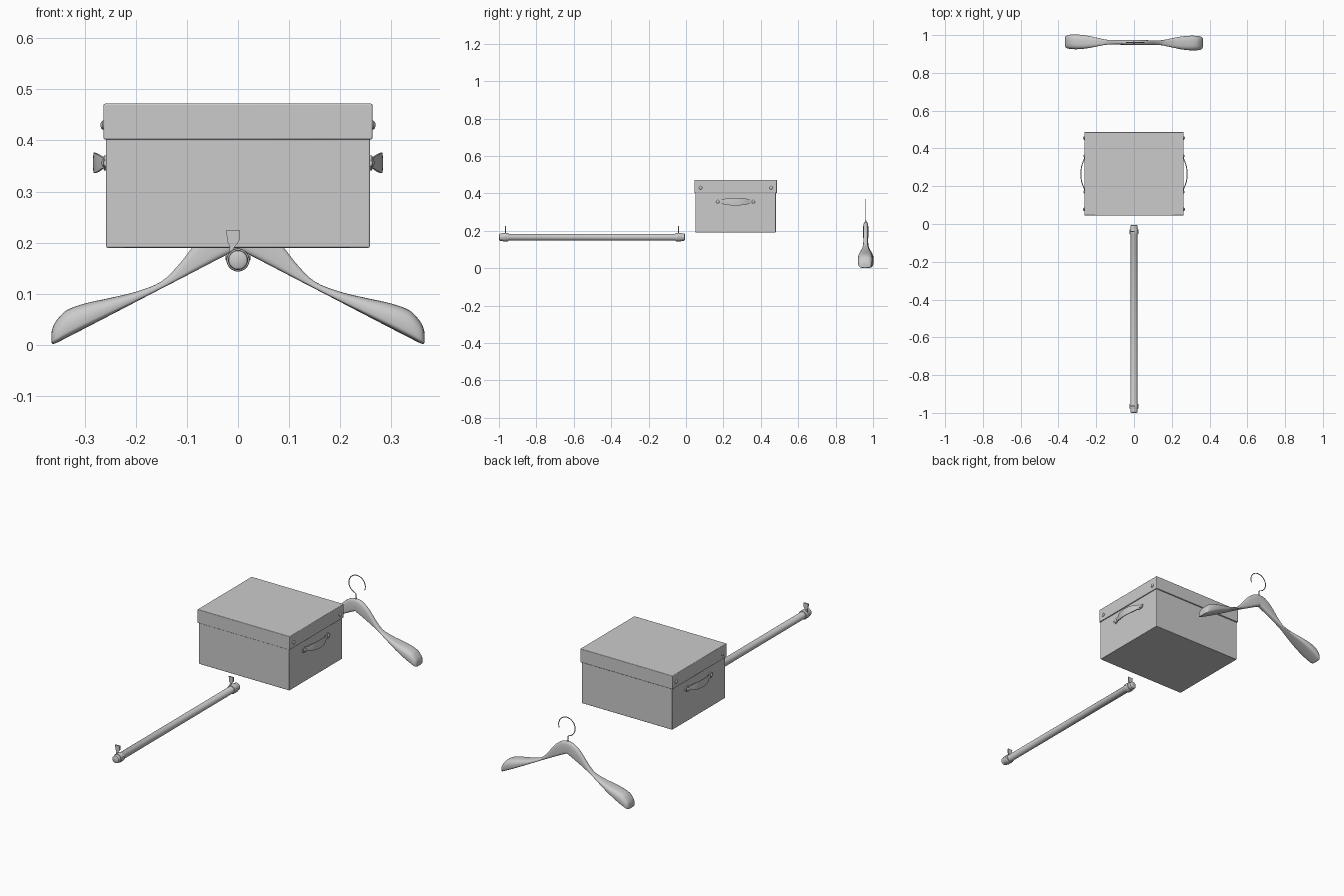
import bpy, bmesh
from math import sin, cos, pi, radians, copysign
from mathutils import Vector

if "Cube" in bpy.data.objects:
    bpy.data.objects.remove(bpy.data.objects["Cube"])


def finish(name, bm, bevel=0.0):
    bmesh.ops.recalc_face_normals(bm, faces=bm.faces)
    me = bpy.data.meshes.new(name)
    bm.to_mesh(me)
    bm.free()
    ob = bpy.data.objects.new(name, me)
    bpy.context.collection.objects.link(ob)
    if bevel:
        mod = ob.modifiers.new("bevel", 'BEVEL')
        mod.width, mod.segments = bevel, 3
    bpy.ops.object.select_all(action='DESELECT')
    ob.select_set(True)
    bpy.context.view_layer.objects.active = ob
    bpy.ops.object.shade_smooth_by_angle(angle=radians(40))
    return ob


def loft(name, rings, bevel=0.0):
    bm = bmesh.new()
    vs = [[bm.verts.new(p) for p in r] for r in rings]
    n = len(vs[0])
    for a, b in zip(vs, vs[1:]):
        for i in range(n):
            j = (i + 1) % n
            bm.faces.new((a[i], a[j], b[j], b[i]))
    bm.faces.new(vs[0])
    bm.faces.new(vs[-1])
    return finish(name, bm, bevel)


def box(name, x, y0, y1, z0, z1, bevel):
    r = [[(sx, sy, z) for sx, sy in ((-x, y0), (x, y0), (x, y1), (-x, y1))] for z in (z0, z1)]
    return loft(name, r, bevel)


def lathe(name, profile, centre, axis='Y', n=32):
    # profile holds (distance along axis, radius)
    cx, cy, cz = centre
    rings = []
    for d, r in profile:
        ring = []
        for i in range(n):
            a, b = r * cos(2 * pi * i / n), r * sin(2 * pi * i / n)
            ring.append((cx + a, cy + d, cz + b) if axis == 'Y' else (cx + d, cy + a, cz + b))
        rings.append(ring)
    return loft(name, rings)


def smooth(rows, steps):
    # Catmull-Rom through rows of numbers
    pts = [rows[0]] + rows + [rows[-1]]
    out = []
    for k in range(1, len(pts) - 2):
        for s in range(steps):
            t = s / steps
            out.append([0.5 * (2 * b + (c - a) * t + (2 * a - 5 * b + 4 * c - d) * t * t
                               + (3 * b - a - 3 * c + d) * t ** 3)
                        for a, b, c, d in zip(*pts[k - 1:k + 3])])
    return out + [list(rows[-1])]


# Storage box and overhanging lid
box("box_body", 0.258, 0.05, 0.48, 0.19, 0.42, 0.003)
box("box_lid", 0.263, 0.045, 0.486, 0.402, 0.472, 0.003)

# Side handles with rivets, and lid studs
half = [(0, 0.024, 0.020), (0.3, 0.021, 0.019), (0.5, 0.015, 0.016), (0.68, 0.007, 0.011),
        (0.8, 0.003, 0.014), (0.9, 0.003, 0.014), (1.0, 0.003, 0.006)]
strap = smooth([(-t, o, w) for t, o, w in half[:0:-1]] + half, 4)
for side, sx in (("left", -1), ("right", 1)):
    rings = []
    for t, o, w in strap:
        xo = 0.258 + o
        y = 0.265 + 0.111 * t
        rings.append([(sx * x, y, 0.356 + z) for x, z in
                      ((xo - 0.003, -w), (xo + 0.001, -w), (xo + 0.002, 0),
                       (xo + 0.001, w), (xo - 0.003, w))])
    loft(side + "_handle", rings)
    dome = [(0, 0.009), (sx * 0.003, 0.009), (sx * 0.006, 0.006), (sx * 0.007, 0.002)]
    for i, ty in enumerate((-0.095, 0.095)):
        lathe(f"{side}_handle_rivet_{i}", dome, (sx * 0.260, 0.265 + ty, 0.356), 'X', 16)
    for i, y in enumerate((0.078, 0.455)):
        lathe(f"{side}_lid_stud_{i}", dome, (sx * 0.262, y, 0.43), 'X', 16)

# Hanging rail
RZ = 0.166
lathe("rail", [(-1.0, 0.013), (-0.997, 0.018), (-0.992, 0.0195), (-0.975, 0.0195), (-0.972, 0.018),
               (-0.033, 0.018), (-0.03, 0.0195), (-0.013, 0.0195), (-0.008, 0.018), (-0.005, 0.013)],
      (0, 0, RZ))

# Rail collars, screws and mounting tabs
tab = [(-0.023, 0.225), (0.003, 0.225), (0.003, 0.205), (-0.002, 0.197), (-0.008, 0.190),
       (-0.010, 0.180), (-0.018, 0.180), (-0.016, 0.192), (-0.021, 0.202)]
for end, y in (("front", -0.965), ("back", -0.04)):
    lathe(end + "_collar", [(-0.016, 0.018), (-0.015, 0.0215), (-0.012, 0.0225), (0.012, 0.0225),
                            (0.015, 0.0215), (0.016, 0.018)], (0, y, RZ))
    loft(end + "_tab", [[(x, y + d, z) for x, z in tab] for d in (-0.003, 0.003)])
    for i, sx in enumerate((-1, 1)):
        lathe(f"{end}_collar_screw_{i}", [(0, 0.005), (sx * 0.003, 0.005), (sx * 0.004, 0.003)],
              (sx * 0.0205, y, RZ + 0.004), 'X', 12)

# Hanger body: x, lower edge, upper edge, half thickness
arm = [(0.0, 0.186, 0.248, 0.014), (0.03, 0.172, 0.242, 0.014), (0.065, 0.154, 0.218, 0.013),
       (0.09, 0.141, 0.190, 0.012), (0.115, 0.128, 0.158, 0.012), (0.15, 0.110, 0.124, 0.014),
       (0.20, 0.084, 0.104, 0.024), (0.25, 0.058, 0.092, 0.034), (0.30, 0.032, 0.081, 0.039),
       (0.335, 0.014, 0.068, 0.038), (0.355, 0.004, 0.048, 0.034), (0.363, 0.002, 0.033, 0.027),
       (0.365, 0.006, 0.022, 0.016)]
right = smooth(arm, 4)
HY, N = 0.961, 28
rings = []
for x, lo, up, th in [(-r[0], *r[1:]) for r in right[:0:-1]] + right:
    piv = lo + 0.35 * (up - lo)
    ring = []
    for i in range(N):
        c, s = cos(2 * pi * (i + 0.5) / N), sin(2 * pi * (i + 0.5) / N)
        z = piv + (up - piv) * s ** 0.8 if s > 0 else piv - (piv - lo) * (-s) ** 0.45
        ring.append((x, HY - 0.01 * x + copysign(abs(c) ** 0.65, c) * th, z))
    rings.append(ring)
loft("hanger_body", rings)

# Hanger hook
path = [(0, 0.24), (0, 0.262), (0.0, 0.272)]
path += [(0.006 + 0.047 * cos(radians(a)), 0.322 + 0.047 * sin(radians(a)))
         for a in range(255, -31, -12)]
cu = bpy.data.curves.new("hanger_hook", 'CURVE')
cu.dimensions = '3D'
cu.bevel_depth, cu.bevel_resolution, cu.use_fill_caps = 0.0022, 3, True
sp = cu.splines.new('POLY')
sp.points.add(len(path) - 1)
for p, (x, z) in zip(sp.points, path):
    p.co = (x, HY, z, 1)
bpy.context.collection.objects.link(bpy.data.objects.new("hanger_hook", cu))

# Hook ferrule
bm = bmesh.new()
bmesh.ops.create_cone(bm, cap_ends=True, segments=16, radius1=0.005, radius2=0.003, depth=0.008)
bmesh.ops.translate(bm, verts=bm.verts, vec=Vector((0, HY, 0.25)))
finish("hook_ferrule", bm)
